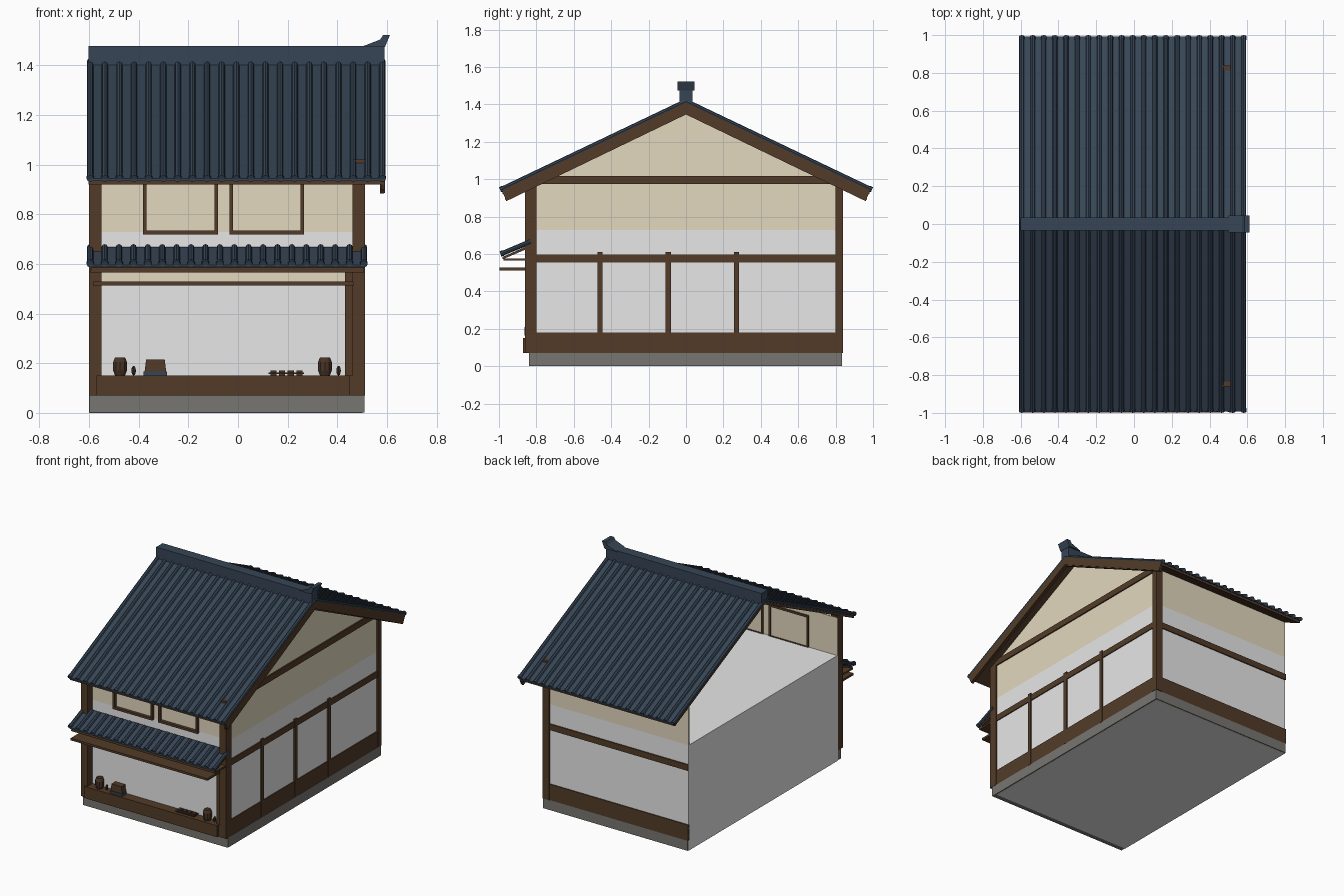
import bpy, bmesh, math
from mathutils import Vector

if "Cube" in bpy.data.objects:
    bpy.data.objects.remove(bpy.data.objects["Cube"])


def mat(name, r, g, b):
    m = bpy.data.materials.new(name)
    m.diffuse_color = (r, g, b, 1)
    m.use_nodes = True
    m.node_tree.nodes["Principled BSDF"].inputs["Base Color"].default_value = m.diffuse_color
    return m


WOOD = mat("dark_wood", 0.085, 0.044, 0.021)
GOODS = mat("barrel_wood", 0.065, 0.034, 0.018)
SLATE = mat("slate_blue_tile", 0.038, 0.060, 0.092)
CREAM = mat("cream_plaster", 0.77, 0.69, 0.52)
WHITE = mat("pale_grey", 0.8, 0.8, 0.8)
STONE = mat("grey_stone", 0.19, 0.18, 0.165)


def finish(name, bm, m):
    bmesh.ops.recalc_face_normals(bm, faces=bm.faces)
    me = bpy.data.meshes.new(name)
    bm.to_mesh(me)
    bm.free()
    me.materials.append(m)
    ob = bpy.data.objects.new(name, me)
    bpy.context.collection.objects.link(ob)
    return ob


def add_box(bm, x0, x1, y0, y1, z0, z1):
    v = bmesh.ops.create_cube(bm, size=1)["verts"]
    bmesh.ops.scale(bm, vec=(x1 - x0, y1 - y0, z1 - z0), verts=v)
    bmesh.ops.translate(bm, vec=((x0 + x1) / 2, (y0 + y1) / 2, (z0 + z1) / 2), verts=v)


def boxes(name, m, *dims):
    bm = bmesh.new()
    for d in dims:
        add_box(bm, *d)
    return finish(name, bm, m)


def prism(name, m, pts, a, b, axis="x"):
    """Extrude a profile (yz for axis x, xz for axis y) from a to b."""
    bm = bmesh.new()
    put = (lambda p, t: (t, p[0], p[1])) if axis == "x" else (lambda p, t: (p[0], t, p[1]))
    f = bm.faces.new([bm.verts.new(put(p, a)) for p in pts])
    ext = bmesh.ops.extrude_face_region(bm, geom=[f])["geom"]
    d = Vector(put((0, 0), b - a))
    bmesh.ops.translate(bm, vec=d, verts=[e for e in ext if isinstance(e, bmesh.types.BMVert)])
    return finish(name, bm, m)


def add_rod(bm, p, q, r, sides=8):
    p, q = Vector(p), Vector(q)
    v = bmesh.ops.create_cone(bm, cap_ends=True, segments=sides, radius1=r, radius2=r,
                              depth=(q - p).length)["verts"]
    rot = Vector((0, 0, 1)).rotation_difference(q - p).to_matrix()
    bmesh.ops.rotate(bm, verts=v, matrix=rot, cent=(0, 0, 0))
    bmesh.ops.translate(bm, vec=(p + q) / 2, verts=v)


def tile_rows(name, xs, top, eave, r):
    """Round tile ribs running down a slope, each ending in a disc."""
    bm = bmesh.new()
    t, e = Vector((0, *top)), Vector((0, *eave))
    d = (e - t).normalized()
    for x in xs:
        o = Vector((x, 0, 0))
        add_rod(bm, o + t, o + e, r)
        add_rod(bm, o + e - d * 0.012, o + e + d * 0.006, r * 1.2)
    return finish(name, bm, SLATE)


def chevron(w, ridge, eave, drop, inset=0.0):
    return [(-w, eave), (0, ridge), (w, eave),
            (w - inset, eave - drop), (0, ridge - drop), (-w + inset, eave - drop)]


# foundation, inner block, plaster walls (left side is open above the block)
boxes("stone_base", STONE, (-0.598, 0.51, -0.84, 0.835, 0.001, 0.07))
boxes("inner_block", WHITE, (-0.6, 0.502, -0.805, 0.828, 0.0, 0.73))
prism("gable_wall", CREAM, [(-0.81, 0.729), (0.828, 0.729), (0.828, 1.0), (0, 1.385), (-0.81, 1.0)],
      0.492, 0.502)
boxes("front_wall", CREAM, (-0.6, 0.5, -0.806, -0.798, 0.729, 0.99))
boxes("back_wall", CREAM, (-0.6, 0.5, 0.82, 0.828, 0.729, 1.0))
boxes("front_valance", CREAM, (-0.55, 0.43, -0.815, -0.807, 0.52, 0.57))

# timber frame
boxes("corner_posts", WOOD,
      (0.46, 0.512, -0.86, -0.80, 0.07, 1.02), (-0.6, -0.55, -0.86, -0.80, 0.07, 1.0),
      (0.46, 0.512, 0.80, 0.84, 0.07, 1.03))
boxes("shop_posts", WOOD, (0.43, 0.46, -0.85, -0.80, 0.15, 0.57),
      (-0.57, -0.55, -0.855, -0.80, 0.15, 0.57))
boxes("side_posts", WOOD, *[(0.49, 0.512, y - 0.0135, y + 0.0135, 0.07, 0.61)
                            for y in (-0.46, -0.095, 0.27)])
boxes("side_rails", WOOD, (0.49, 0.508, -0.8, 0.8, 0.07, 0.18),
      (0.49, 0.509, -0.8, 0.8, 0.555, 0.597), (0.49, 0.511, -0.8, 0.8, 0.975, 1.018))
boxes("back_rails", WOOD, (-0.6, 0.5, 0.82, 0.835, 0.07, 0.18),
      (-0.6, 0.5, 0.82, 0.836, 0.555, 0.597))
boxes("front_beams", WOOD, (-0.598, 0.508, -0.858, -0.80, 0.565, 0.63),
      (-0.598, 0.508, -0.858, -0.80, 0.07, 0.15))
boxes("shop_counter", WOOD, (-0.57, 0.45, -0.872, -0.80, 0.07, 0.15))

# upper window frames
frames = []
for x0, x1 in ((-0.382, -0.08), (-0.035, 0.265)):
    frames += [(x0, x0 + 0.014, -0.825, -0.79, 0.718, 0.95), (x1 - 0.014, x1, -0.825, -0.79, 0.718, 0.95),
               (x0, x1, -0.826, -0.79, 0.718, 0.734), (x0, x1, -0.826, -0.79, 0.935, 0.95)]
boxes("window_frames", WOOD, *frames)

# main roof
prism("roof_deck", WOOD, chevron(0.98, 1.407, 0.938, 0.018), -0.602, 0.588)
prism("tile_bed", SLATE, chevron(0.992, 1.417, 0.944, 0.010), -0.6, 0.588)
prism("barge_board", WOOD, chevron(0.985, 1.41, 0.94, 0.055, 0.025), 0.575, 0.592)
prism("barge_inner", WOOD, chevron(0.97, 1.36, 0.897, 0.014, 0.01), 0.572, 0.587)
row_x = [-0.595 + i * 0.0588 for i in range(21)]
for s, side in ((-1, "front"), (1, "back")):
    tile_rows(side + "_roof_tiles", row_x, (0, 1.417), (s * 0.988, 0.946), 0.0125)

# ridge and its end ornament
boxes("ridge", SLATE, (-0.602, 0.59, -0.035, 0.035, 1.39, 1.478))
prism("ridge_ornament", SLATE,
      [(0.50, 1.475), (0.572, 1.503), (0.585, 1.522), (0.612, 1.522), (0.592, 1.474)],
      -0.046, 0.046, "y")

# shop awning
prism("awning_deck", WOOD, [(-0.82, 0.655), (-0.98, 0.585), (-0.98, 0.572), (-0.82, 0.64)], -0.59, 0.505)
prism("awning_bed", SLATE, [(-0.82, 0.667), (-0.99, 0.596), (-0.99, 0.587), (-0.82, 0.655)], -0.598, 0.508)
tile_rows("awning_tiles", [-0.595 + i * 0.058 for i in range(20)], (-0.83, 0.668), (-0.986, 0.602), 0.0125)
boxes("awning_beams", WOOD, (-0.595, 0.508, -0.975, -0.85, 0.565, 0.577),
      (-0.583, 0.465, -0.998, -0.85, 0.513, 0.528))

# goods on the counter: barrels, bottles, chest and tray
for i, x in enumerate((-0.475, 0.35)):
    bm = bmesh.new()
    for z0, z1, r0, r1 in ((0.15, 0.17, 0.021, 0.029), (0.17, 0.205, 0.029, 0.029), (0.205, 0.224, 0.029, 0.021)):
        v = bmesh.ops.create_cone(bm, cap_ends=True, segments=10, radius1=r0, radius2=r1, depth=z1 - z0)["verts"]
        bmesh.ops.translate(bm, vec=(x, -0.835, (z0 + z1) / 2), verts=v)
    finish("barrel_%d" % (i + 1), bm, GOODS)
    bm = bmesh.new()
    v = bmesh.ops.create_uvsphere(bm, u_segments=8, v_segments=6, radius=0.009)["verts"]
    bmesh.ops.scale(bm, vec=(1, 1, 2.2), verts=v)
    bmesh.ops.translate(bm, vec=(x + 0.055, -0.835, 0.17), verts=v)
    finish("bottle_%d" % (i + 1), bm, GOODS)
boxes("chest_base", SLATE, (-0.38, -0.285, -0.86, -0.81, 0.15, 0.166))
prism("chest", WOOD, [(-0.376, 0.166), (-0.289, 0.166), (-0.295, 0.214), (-0.37, 0.214)], -0.855, -0.812, "y")
boxes("tray", GOODS, (0.122, 0.265, -0.86, -0.81, 0.156, 0.163),
      *[(x, x + 0.025, -0.85, -0.82, 0.15, 0.17) for x in (0.13, 0.165, 0.2, 0.235)])
